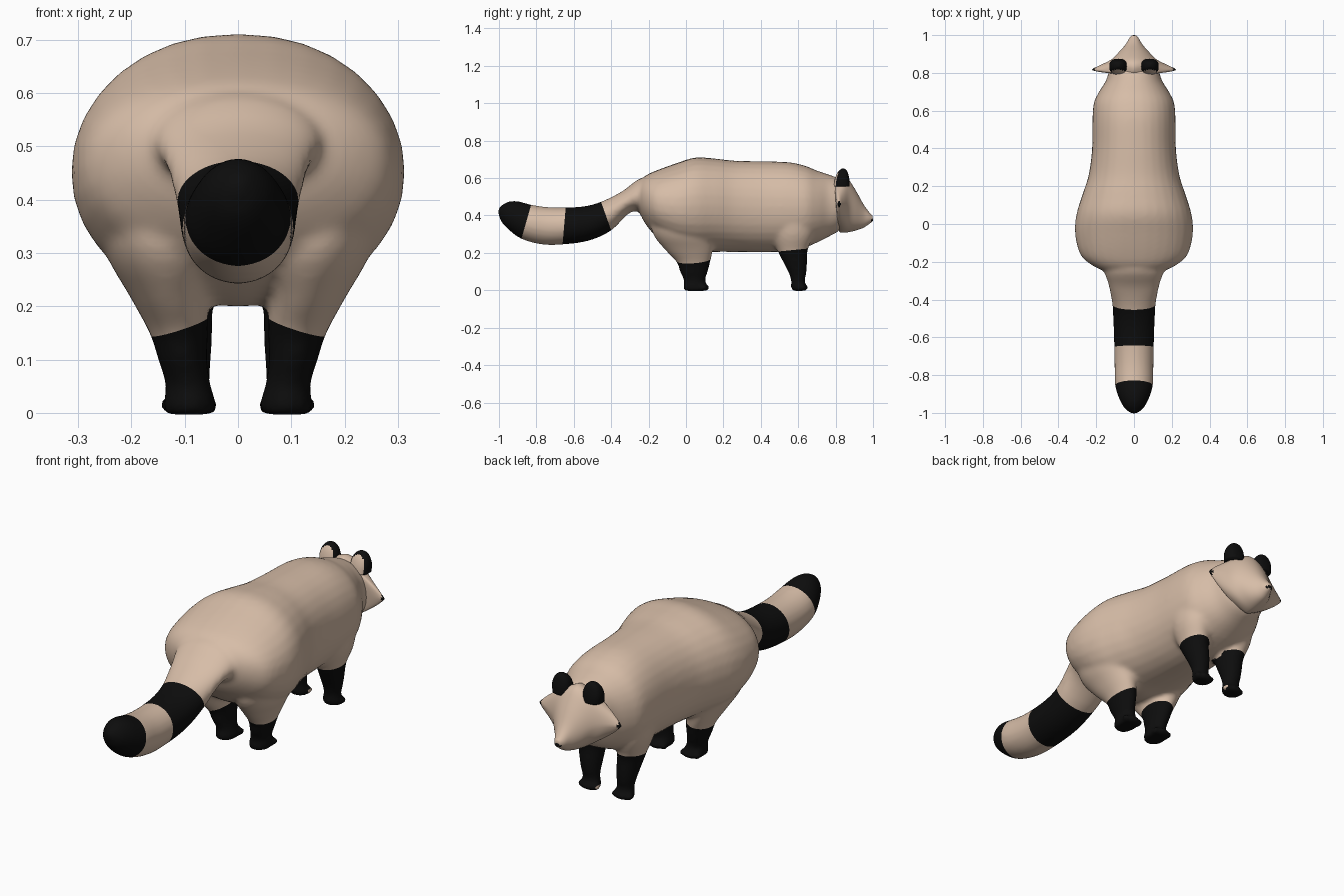
import bpy, bmesh, math
from mathutils import Vector, Matrix

if "Cube" in bpy.data.objects:
    bpy.data.objects.remove(bpy.data.objects["Cube"])


def material(name, rgb):
    m = bpy.data.materials.new(name)
    m.use_nodes = True
    m.diffuse_color = (*rgb, 1)
    bsdf = next(n for n in m.node_tree.nodes if n.type == 'BSDF_PRINCIPLED')
    bsdf.inputs["Base Color"].default_value = (*rgb, 1)
    bsdf.inputs["Roughness"].default_value = 0.8
    return m


TAN = material("tan fur", (0.68, 0.51, 0.39))
BLACK = material("black fur", (0.004, 0.004, 0.004))


def spline(a, b, c, d, t):
    return [0.5 * (2 * q + (r - p) * t + (2 * p - 5 * q + 4 * r - s) * t * t
                   + (3 * q - p - 3 * r + s) * t ** 3) for p, q, r, s in zip(a, b, c, d)]


def loft(bm, rings, side=0, power=2.0, count=32, steps=4):
    """Skin rings given as (y, z, y, z of two opposite ends, half width, centre x, power)."""
    full = [list(r) + [0, power][len(r) - 5:] for r in rings]
    ext = [full[0]] + full + [full[-1]]
    path = [spline(*ext[i:i + 4], k / steps) for i in range(len(full) - 1) for k in range(steps)]
    loops = []
    for y1, z1, y2, z2, w, x, n in path + [full[-1]]:
        loop = []
        for k in range(count):
            a = math.tau * k / count
            c, s = [math.copysign(abs(v) ** (2 / n), v) for v in (math.cos(a), math.sin(a))]
            t = (s + 1) / 2
            loop.append(bm.verts.new(((side or 1) * x + max(w, 0.002) * c,
                                      y2 + (y1 - y2) * t, z2 + (z1 - z2) * t)))
        loops.append(loop)
    for p, q in zip(loops, loops[1:]):
        for k in range(count):
            j = (k + 1) % count
            bm.faces.new((p[k], p[j], q[j], q[k]))
    bm.faces.new(loops[0])
    bm.faces.new(loops[-1][::-1])


def ball(bm, pos, size):
    mat = Matrix.Translation(pos) @ Matrix.Diagonal((*size, 1))
    bmesh.ops.create_uvsphere(bm, u_segments=16, v_segments=10, radius=1, matrix=mat)


def finish(bm, name):
    bmesh.ops.recalc_face_normals(bm, faces=bm.faces)
    for f in bm.faces:
        f.smooth = True
    me = bpy.data.meshes.new(name)
    bm.to_mesh(me)
    bm.free()
    me.materials.append(TAN)
    me.materials.append(BLACK)
    ob = bpy.data.objects.new(name, me)
    bpy.context.collection.objects.link(ob)
    return ob


# Torso, from rump to neck
bm = bmesh.new()
loft(bm, [(-.27, .56, -.25, .42, .13), (-.22, .61, -.22, .36, .22), (-.16, .64, -.16, .29, .285),
          (-.05, .68, -.05, .225, .312), (.05, .71, .05, .2, .305), (.15, .705, .15, .205, .275),
          (.26, .693, .26, .205, .24), (.4, .69, .4, .203, .222), (.55, .685, .55, .208, .22),
          (.64, .665, .64, .23, .213), (.7, .64, .7, .255, .185), (.76, .62, .76, .285, .148),
          (.81, .6, .82, .32, .13), (.84, .56, .84, .36, .1)], power=2.15)

# Tail
loft(bm, [(-.12, .6, -.1, .42, .13), (-.24, .6, -.22, .42, .16), (-.34, .53, -.3, .415, .136),
          (-.45, .475, -.4, .32, .115), (-.54, .45, -.52, .265, .109), (-.645, .443, -.66, .245, .105),
          (-.74, .445, -.77, .245, .103), (-.83, .458, -.88, .275, .1), (-.9, .477, -.95, .325, .078),
          (-.955, .473, -.99, .37, .05), (-1.0, .445, -1.005, .415, .015)])

# Legs and toes
HIND = [(.14, .46, -.2, .46, .11, .17), (.15, .31, -.18, .31, .107, .145),
        (.145, .22, -.115, .22, .074, .13), (.13, .15, -.05, .15, .055, .111),
        (.117, .1, -.033, .1, .046, .104), (.103, .05, -.01, .05, .042, .093),
        (.11, .02, -.015, .02, .05, .091), (.11, -.003, -.01, -.003, .046, .091)]
FORE = [(.69, .42, .44, .42, .08, .13), (.68, .3, .46, .3, .075, .125),
        (.65, .21, .49, .21, .06, .108), (.648, .14, .525, .14, .052, .1),
        (.644, .09, .55, .09, .045, .096), (.635, .05, .562, .05, .04, .093),
        (.64, .02, .56, .02, .046, .091), (.64, -.003, .57, -.003, .044, .091)]
for side in (1, -1):
    for leg, toe_y in ((HIND, .112), (FORE, .64)):
        loft(bm, leg, side)
        for k in range(4):
            dx = (k - 1.5) * .028
            ball(bm, (side * .091 + dx, toe_y - abs(dx) * .4, .014), (.014, .022, .016))
raw = finish(bm, "body")

# Fuse the skin into one soft surface
rem = raw.modifiers.new("fuse", 'REMESH')
rem.mode = 'VOXEL'
rem.voxel_size = 0.011
soft = raw.modifiers.new("soften", 'SMOOTH')
soft.factor = 0.5
soft.iterations = 8
fused = bpy.data.meshes.new_from_object(raw.evaluated_get(bpy.context.evaluated_depsgraph_get()))
bpy.data.objects.remove(raw)
bm = bmesh.new()
bm.from_mesh(fused)
for f in bm.faces:
    f.material_index = 0


def paint(near, planes):
    """Cut the nearby skin along planes and blacken what lies in front of all of them."""
    for co, no in planes:
        faces = [f for f in bm.faces if near(f.calc_center_median())]
        geom = faces + list({e for f in faces for e in f.edges}) + list({v for f in faces for v in f.verts})
        bmesh.ops.bisect_plane(bm, geom=geom, dist=1e-5, plane_co=co, plane_no=no)
    for f in bm.faces:
        c = f.calc_center_median()
        if near(c) and all((c - Vector(co)).dot(Vector(no)) > 0 for co, no in planes):
            f.material_index = 1


def tail_plane(y1, z1, y2, z2, sign=1):
    return (0, y1, z1), Vector((0, z2 - z1, y1 - y2)).normalized() * sign


# Tail band and tail tip
on_tail = lambda c: c.y < -.3
paint(on_tail, [tail_plane(-.455, .475, -.4, .32), tail_plane(-.643, .443, -.66, .245, -1)])
paint(on_tail, [tail_plane(-.828, .458, -.88, .275)])
# Dark stockings
for s in (1, -1):
    paint(lambda c: c.x * s > .03 and c.z < .25 and -.2 < c.y < .2,
          [((.11 * s, .04, .162), Vector((-.33 * s, .08, -1)).normalized())])
    paint(lambda c: c.x * s > .045 and c.z < .25 and .465 < c.y < .68,
          [((.1 * s, .57, .215), Vector((0, .1, -1)).normalized())])
finish(bm, "body_and_tail")

# Head: wide pointed cheeks tapering to the snout
bm = bmesh.new()
loft(bm, [(.79, .56, .81, .36, .1, 0, 2), (.795, .595, .815, .325, .18, 0, 1.5),
          (.81, .61, .825, .31, .222, 0, 1.2), (.84, .612, .845, .308, .175, 0, 1.4),
          (.87, .592, .875, .312, .118, 0, 1.7), (.91, .53, .915, .322, .078, 0, 1.9),
          (.95, .458, .95, .335, .045, 0, 2), (.98, .417, .98, .355, .027, 0, 2),
          (.997, .4, .997, .368, .014, 0, 2)], count=48)
for f in bm.faces:
    if abs(f.calc_center_median().x) > .208:
        f.material_index = 1
head = finish(bm, "head")

# Nose
bm = bmesh.new()
ball(bm, (0, .987, .378), (.02, .013, .014))
for f in bm.faces:
    f.material_index = 1
finish(bm, "nose")

# Ears: dark with a pale back
for side, name in ((1, "left_ear"), (-1, "right_ear")):
    bm = bmesh.new()
    loft(bm, [(.875, .555, .79, .555, .045, .083), (.874, .59, .795, .59, .047, .084),
              (.868, .62, .805, .62, .04, .084), (.86, .64, .818, .64, .026, .084),
              (.848, .65, .832, .65, .008, .084)], side, power=2.6, count=24)
    bm.normal_update()
    bmesh.ops.recalc_face_normals(bm, faces=bm.faces)
    for f in bm.faces:
        f.material_index = 0 if f.normal.y < -.75 else 1
    finish(bm, name)
